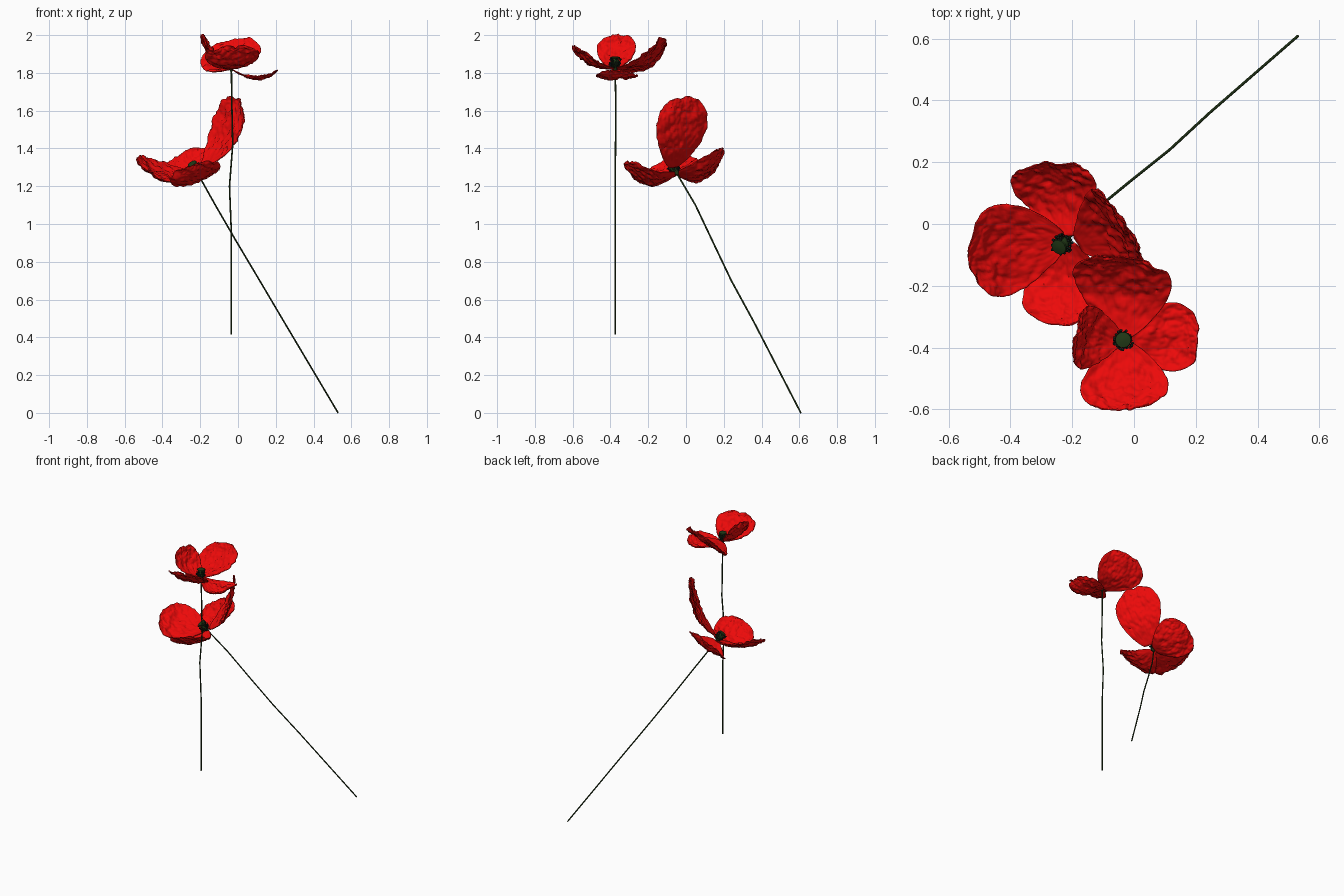
import bpy, bmesh, math, random
from mathutils import Vector, noise

if "Cube" in bpy.data.objects:
    bpy.data.objects.remove(bpy.data.objects["Cube"])

random.seed(4)


def material(name, rgb):
    m = bpy.data.materials.new(name)
    m.diffuse_color = (*rgb, 1)
    m.use_nodes = True
    m.node_tree.nodes["Principled BSDF"].inputs["Base Color"].default_value = m.diffuse_color
    return m


RED = material("petal_red", (0.85, 0.003, 0.003))
STEM = material("stem_green", (0.015, 0.035, 0.008))
POD = material("pod_green", (0.015, 0.04, 0.008))
DARK = material("stamen_dark", (0.006, 0.012, 0.008))


def finish(name, bm, mat, angle=60):
    bmesh.ops.recalc_face_normals(bm, faces=bm.faces)
    me = bpy.data.meshes.new(name)
    bm.to_mesh(me)
    bm.free()
    me.materials.append(mat)
    ob = bpy.data.objects.new(name, me)
    bpy.context.collection.objects.link(ob)
    bpy.ops.object.select_all(action='DESELECT')
    ob.select_set(True)
    bpy.context.view_layer.objects.active = ob
    bpy.ops.object.shade_smooth_by_angle(angle=math.radians(angle))
    return ob


# Crumpled cupped petal running from base to tip, widened along side
def petal(name, base, tip, side, width, sag, cup, axis):
    base, tip, side = Vector(base), Vector(tip), Vector(side)
    along = tip - base
    side = (side - side.project(along)).normalized()
    normal = along.cross(side).normalized()
    if normal.dot(axis) < 0:
        normal.negate()
    nu, nv = 48, 48
    bm = bmesh.new()
    rows = []
    for i in range(nu + 1):
        u = 0.03 + 0.968 * math.sin(i / nu * math.pi / 2)
        w = width * (u ** 0.65) * math.sqrt(1 - u ** 2.7) / 0.63
        row = []
        for j in range(nv + 1):
            v = 2 * j / nv - 1
            p = base + along * u + side * w * v
            p += normal * (cup * v * v * w / width - sag * 4 * u * (1 - u))
            n = 0.012 * noise.noise(p * 13) + 0.009 * noise.noise(p * 38)
            n += 0.006 * noise.noise(p * 85)
            edge = 0.012 * noise.noise(p * 22 + Vector((5, 1, 3))) * u * u
            p += normal * n * min(1, u * 3) + along.normalized() * edge
            row.append(bm.verts.new(p))
        rows.append(row)
    for a, b in zip(rows, rows[1:]):
        for j in range(nv):
            bm.faces.new((a[j], a[j + 1], b[j + 1], b[j]))
    ob = finish(name, bm, RED)
    s = ob.modifiers.new("thickness", 'SOLIDIFY')
    s.thickness = 0.004
    s.offset = 0


# Round tube through points
def tube(bm, pts, radii, sides=8):
    pts = [Vector(p) for p in pts]
    rings = []
    for i, p in enumerate(pts):
        d = (pts[min(i + 1, len(pts) - 1)] - pts[max(i - 1, 0)]).normalized()
        a = d.cross(Vector((0.31, 0.95, 0.05))).normalized()
        b = d.cross(a)
        rings.append([bm.verts.new(p + radii[i] * (a * math.cos(t) + b * math.sin(t)))
                      for t in (2 * math.pi * k / sides for k in range(sides))])
    for r, q in zip(rings, rings[1:]):
        for k in range(sides):
            bm.faces.new((r[k], r[(k + 1) % sides], q[(k + 1) % sides], q[k]))
    bm.faces.new(rings[0])
    bm.faces.new(rings[-1])


def stem(name, pts):
    bm = bmesh.new()
    tube(bm, pts, [0.0045] * len(pts))
    finish(name, bm, STEM)


# Seed pod with flat cap, ringed by dark stamens
def heart(name, base, axis):
    base, axis = Vector(base), Vector(axis).normalized()
    profile = [(-0.012, 0.006), (0.0, 0.012), (0.02, 0.02), (0.042, 0.022),
               (0.056, 0.017), (0.058, 0.026), (0.064, 0.025), (0.068, 0.008)]
    bm = bmesh.new()
    tube(bm, [base + axis * h for h, _ in profile], [r for _, r in profile], 16)
    finish(name + "_pod", bm, POD, 35)
    a = axis.orthogonal().normalized()
    b = axis.cross(a)
    bm = bmesh.new()
    for k in range(34):
        t = 2 * math.pi * k / 34 + random.uniform(-0.1, 0.1)
        out = a * math.cos(t) + b * math.sin(t)
        r, h = random.uniform(0.022, 0.033), random.uniform(0.02, 0.06)
        end = base + out * r + axis * h
        tube(bm, [base + out * 0.008, base + out * r * 0.8 + axis * h * 0.5, end],
             [0.0015] * 3, 4)
        made = bmesh.ops.create_icosphere(bm, subdivisions=1, radius=0.0055)
        bmesh.ops.translate(bm, verts=made["verts"], vec=end)
    finish(name + "_stamens", bm, DARK)


# Upper flower
A = (-0.035, -0.375, 1.82)
up = Vector((0, 0, 1))
stem("upper_stem", [(-0.035, -0.375, 0.415), (-0.035, -0.375, 0.95), (-0.045, -0.375, 1.2),
                    (-0.028, -0.373, 1.42), (-0.033, -0.372, 1.65), A])
heart("upper", A, (0, 0, 1))
petal("upper_front_petal", A, (-0.03, -0.605, 1.94), (1, 0, 0.08), 0.143, 0.035, 0.025, up)
petal("upper_right_petal", A, (0.212, -0.36, 1.805), (0, 1, 0), 0.112, 0.042, 0.01, up)
petal("upper_left_petal", A, (-0.195, -0.37, 2.0), (0.28, 1, 0), 0.104, 0.035, 0.015,
      Vector((1, 0, 1)))
petal("upper_back_petal", A, (-0.055, -0.105, 1.975), (0.9, 0.05, 0.3), 0.165, 0.055, 0.01, up)

# Lower leaning flower
B = (-0.215, -0.05, 1.27)
lean = Vector((-0.45, -0.4, 0.8))
stem("lower_stem", [(0.53, 0.608, 0), (0.245, 0.36, 0.48), (0.115, 0.24, 0.7),
                    (-0.01, 0.14, 0.91), (-0.12, 0.05, 1.1), B])
heart("lower", B, lean)
petal("lower_left_petal", B, (-0.53, -0.115, 1.33), (-0.12, 1, 0.38), 0.158, 0.045, 0.02, lean)
petal("lower_back_petal", B, (-0.3, 0.2, 1.37), (0.88, 0, 0.42), 0.15, 0.055, 0.02, lean)
petal("lower_right_petal", (-0.19, -0.07, 1.29), (-0.02, -0.02, 1.67), (0.35, -0.85, -0.42),
      0.158, 0.05, 0.015, lean)
petal("lower_front_petal", B, (-0.25, -0.325, 1.31), (0.95, 0.1, 0.33), 0.14, 0.065, 0.025, lean)
